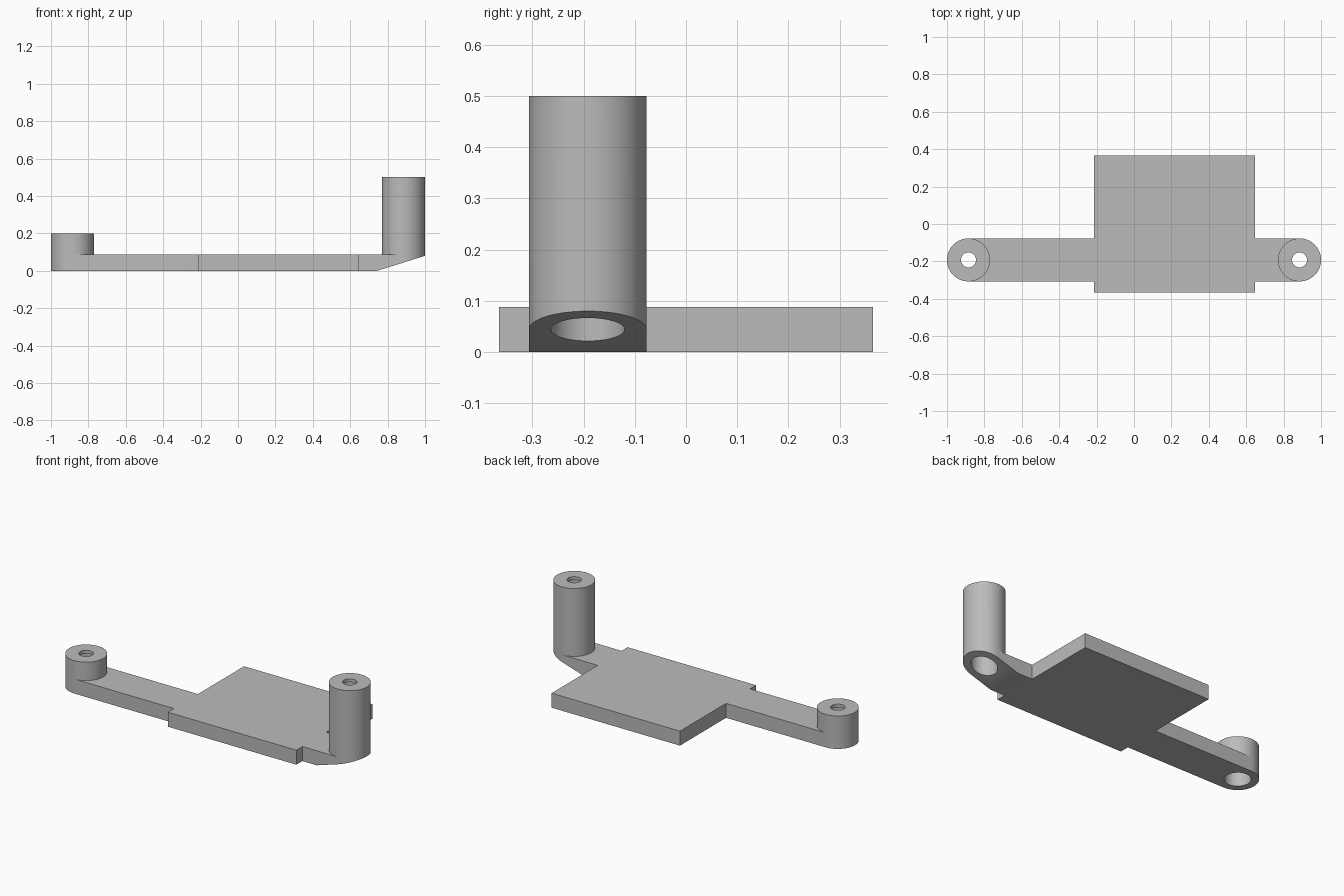
import bpy, bmesh
from mathutils import Matrix

if "Cube" in bpy.data.objects:
    bpy.data.objects.remove(bpy.data.objects["Cube"], do_unlink=True)

POST_X, POST_Y, POST_R = 0.885, -0.192, 0.115
PLATE_H, LIP = 0.088, 0.02

grey = bpy.data.materials.new("plain grey")
grey.use_nodes = True
colour = (0.5, 0.5, 0.5, 1)
grey.diffuse_color = colour
grey.node_tree.nodes["Principled BSDF"].inputs["Base Color"].default_value = colour


def finish(name, bm):
    bmesh.ops.recalc_face_normals(bm, faces=bm.faces)
    mesh = bpy.data.meshes.new(name)
    bm.to_mesh(mesh)
    bm.free()
    obj = bpy.data.objects.new(name, mesh)
    mesh.materials.append(grey)
    bpy.context.collection.objects.link(obj)
    return obj


def prism(name, points, direction):
    bm = bmesh.new()
    face = bm.faces.new([bm.verts.new(p) for p in points])
    top = bmesh.ops.extrude_face_region(bm, geom=[face])
    verts = [g for g in top["geom"] if isinstance(g, bmesh.types.BMVert)]
    bmesh.ops.translate(bm, verts=verts, vec=direction)
    return finish(name, bm)


def cylinder(name, x, radius, bottom, top):
    bm = bmesh.new()
    bmesh.ops.create_cone(bm, cap_ends=True, segments=64, radius1=radius,
                          radius2=radius, depth=top - bottom,
                          matrix=Matrix.Translation((x, POST_Y, (top + bottom) / 2)))
    return finish(name, bm)


def combine(target, other, operation):
    mod = target.modifiers.new(other.name, "BOOLEAN")
    mod.operation = operation
    mod.solver = "EXACT"
    mod.object = other
    bpy.context.view_layer.objects.active = target
    bpy.ops.object.modifier_apply(modifier=mod.name)
    bpy.data.objects.remove(other, do_unlink=True)


# Plate and both arms as one extruded outline
x0, x1, y0, y1 = -0.215, 0.647, -0.365, 0.365
a0, a1 = POST_Y - POST_R, POST_Y + POST_R
outline = [(-POST_X, a0), (x0, a0), (x0, y0), (x1, y0), (x1, a0), (POST_X, a0),
           (POST_X, a1), (x1, a1), (x1, y1), (x0, y1), (x0, a1), (-POST_X, a1)]
bracket = prism("bracket_plate", [(x, y, 0) for x, y in outline], (0, 0, PLATE_H))

# Short and tall posts
posts = [("short_post", -POST_X, 0.2), ("tall_post", POST_X, 0.5)]
for name, x, height in posts:
    combine(bracket, cylinder(name, x, POST_R, 0, height), "UNION")

# Wide bores from below, small screw holes through the top lips
for name, x, height in posts:
    combine(bracket, cylinder(name + "_bore", x, 0.072, -0.1, height - LIP), "DIFFERENCE")
    combine(bracket, cylinder(name + "_hole", x, 0.04, height - 0.1, height + 0.1), "DIFFERENCE")

# Sloped underside below the tall post
wedge = prism("slope_cutter", [(0.645, -0.4, -0.031), (1.1, -0.4, 0.111), (1.1, -0.4, -0.1)],
              (0, 0.4, 0))
combine(bracket, wedge, "DIFFERENCE")

bpy.ops.object.select_all(action="DESELECT")
bracket.select_set(True)
bpy.context.view_layer.objects.active = bracket
bpy.ops.object.shade_smooth_by_angle()
